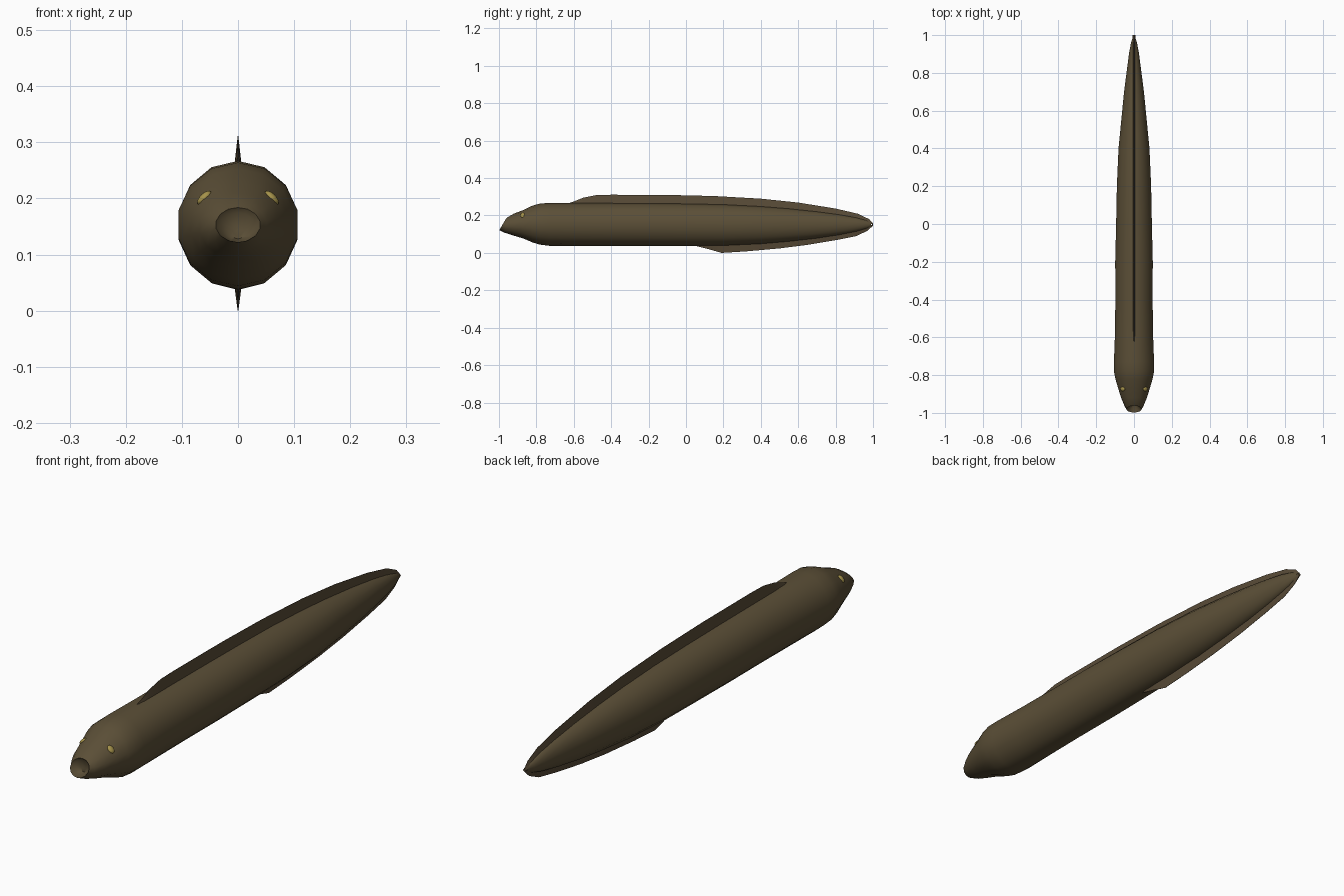
import bpy, bmesh, math
from mathutils import Matrix

SIDES = 14


def material(name, rgb):
    m = bpy.data.materials.new(name)
    m.diffuse_color = (*rgb, 1)
    return m


skin = material("olive_brown_skin", (0.105, 0.078, 0.038))
fin_mat = material("brown_fin", (0.098, 0.070, 0.038))
gold = material("gold_eye", (0.38, 0.29, 0.07))


def finish(bm, name, mat, angle):
    bmesh.ops.recalc_face_normals(bm, faces=bm.faces)
    me = bpy.data.meshes.new(name)
    bm.to_mesh(me)
    bm.free()
    ob = bpy.data.objects.new(name, me)
    bpy.context.collection.objects.link(ob)
    me.materials.append(mat)
    bpy.ops.object.select_all(action='DESELECT')
    ob.select_set(True)
    bpy.context.view_layer.objects.active = ob
    bpy.ops.object.shade_smooth_by_angle(angle=math.radians(angle))
    return ob


# Body stations: y, half width, bottom z, top z, forward lean of the lower half
stations = [
    (-0.955, 0.012, 0.128, 0.152, 0.0),    # back of the mouth
    (-0.965, 0.030, 0.122, 0.175, 0.010),  # inside of the lips
    (-0.980, 0.040, 0.122, 0.184, 0.018),  # lips
    (-0.960, 0.052, 0.108, 0.193, 0.010),
    (-0.920, 0.070, 0.092, 0.210, 0),
    (-0.870, 0.086, 0.077, 0.229, 0),
    (-0.820, 0.101, 0.056, 0.253, 0),
    (-0.780, 0.109, 0.044, 0.264, 0),
    (-0.730, 0.109, 0.038, 0.267, 0),
    (-0.600, 0.104, 0.037, 0.267, 0),
    (-0.400, 0.101, 0.037, 0.267, 0),
    (-0.200, 0.102, 0.037, 0.266, 0),
    (0.000, 0.097, 0.037, 0.264, 0),
    (0.200, 0.093, 0.038, 0.260, 0),
    (0.400, 0.084, 0.047, 0.250, 0),
    (0.550, 0.069, 0.060, 0.238, 0),
    (0.700, 0.054, 0.077, 0.222, 0),
    (0.820, 0.038, 0.095, 0.206, 0),
    (0.910, 0.026, 0.113, 0.190, 0),
    (0.960, 0.016, 0.128, 0.176, 0),
    (0.990, 0.006, 0.143, 0.162, 0),
]

bm = bmesh.new()
rings = []
for y, w, lo, hi, lean in stations:
    ring = []
    for i in range(SIDES):
        a = math.pi / 2 + math.tau * i / SIDES
        z = (lo + hi) / 2 + (hi - lo) / 2 * math.sin(a)
        ring.append(bm.verts.new((w * math.cos(a), y + lean * math.sin(a), z)))
    rings.append(ring)
for r, s in zip(rings, rings[1:]):
    for i in range(SIDES):
        j = (i + 1) % SIDES
        bm.faces.new((r[i], r[j], s[j], s[i]))
bm.faces.new(rings[0])
bm.faces.new(rings[-1])
finish(bm, "body", skin, 60)


# Fins: thin wedges running from inside the body to a sharp outer edge
def fin(name, outline, half):
    bm = bmesh.new()
    rows = []
    for y, base, edge in outline:
        rows.append([bm.verts.new((-half, y, base)), bm.verts.new((half, y, base)),
                     bm.verts.new((0.0006, y, edge)), bm.verts.new((-0.0006, y, edge))])
    for r, s in zip(rows, rows[1:]):
        for i in range(4):
            j = (i + 1) % 4
            bm.faces.new((r[i], r[j], s[j], s[i]))
    bm.faces.new(rows[0])
    bm.faces.new(rows[-1])
    finish(bm, name, fin_mat, 40)


fin("back_fin", [
    (-0.64, 0.255, 0.262), (-0.60, 0.255, 0.275), (-0.55, 0.255, 0.295),
    (-0.48, 0.255, 0.309), (-0.40, 0.255, 0.311), (-0.10, 0.254, 0.310),
    (0.15, 0.250, 0.304), (0.40, 0.240, 0.290), (0.60, 0.223, 0.269),
    (0.80, 0.199, 0.237), (0.92, 0.178, 0.209), (0.98, 0.160, 0.180),
    (1.00, 0.150, 0.157)], 0.007)
fin("belly_fin", [
    (0.05, 0.048, 0.038), (0.12, 0.048, 0.020), (0.19, 0.048, 0.000),
    (0.32, 0.053, 0.008), (0.50, 0.066, 0.024), (0.65, 0.082, 0.043),
    (0.80, 0.103, 0.068), (0.91, 0.125, 0.090), (0.97, 0.142, 0.118),
    (1.00, 0.152, 0.146)], 0.007)

# Eyes: flattened beads lying on the sides of the head
for side, label in ((1, "right"), (-1, "left")):
    bm = bmesh.new()
    bmesh.ops.create_uvsphere(bm, u_segments=10, v_segments=6, radius=1)
    mat = (Matrix.Translation((side * 0.060, -0.872, 0.201))
           @ Matrix.Rotation(side * math.radians(45), 4, 'Y')
           @ Matrix.Diagonal((0.017, 0.014, 0.008, 1)))
    bmesh.ops.transform(bm, matrix=mat, verts=bm.verts)
    finish(bm, label + "_eye", gold, 60)
